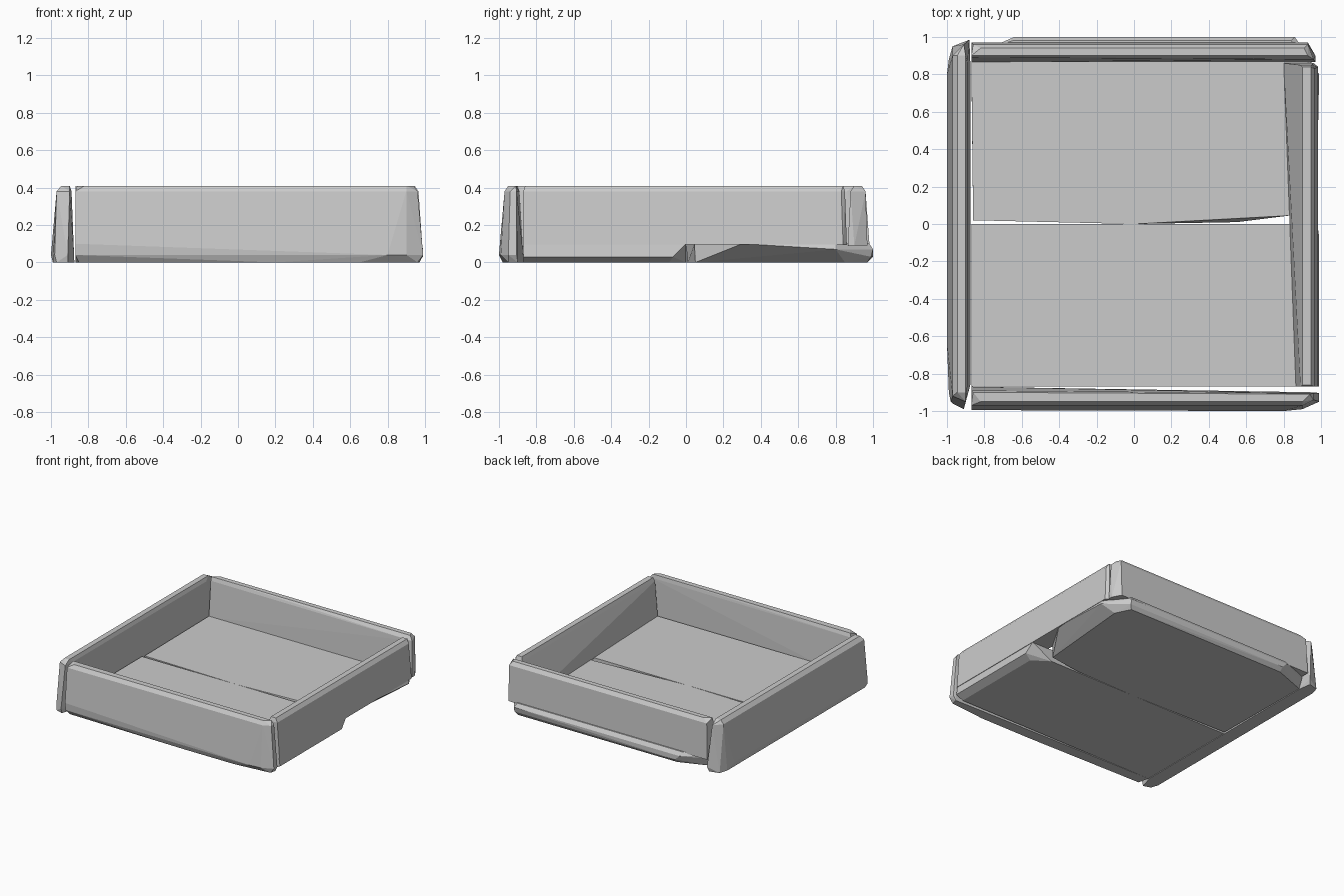
import bpy, bmesh


def hull(name, layers):
    """Convex block from horizontal outlines: {z: [(x, y), ...]}."""
    bm = bmesh.new()
    for z, pts in layers:
        for x, y in pts:
            bm.verts.new((x, y, z))
    res = bmesh.ops.convex_hull(bm, input=bm.verts)
    junk = {v for v in res["geom_interior"] + res["geom_unused"]
            if isinstance(v, bmesh.types.BMVert)}
    bmesh.ops.delete(bm, geom=list(junk), context='VERTS')
    bmesh.ops.recalc_face_normals(bm, faces=bm.faces)
    me = bpy.data.meshes.new(name)
    bm.to_mesh(me)
    bm.free()
    ob = bpy.data.objects.new(name, me)
    bpy.context.collection.objects.link(ob)
    return ob


def rect(x0, x1, y0, y1):
    return [(x0, y0), (x1, y0), (x1, y1), (x0, y1)]


# Floor, front half: right edge bevelled underneath
hull("floor_front", [
    (0.00, [(-0.87, -0.87), (0.93, -0.87), (0.93, -0.09), (0.80, 0), (-0.87, 0)]),
    (0.03, [(0.99, -0.87), (0.99, -0.07)]),
    (0.10, [(-0.87, -0.87), (0.98, -0.87), (0.98, 0), (-0.87, 0)]),
])

# Floor, back half: tapered front edge, ledge past the back wall
hull("floor_back", [
    (0.00, [(-0.86, 0.02), (0.0, 0.0), (0.55, 0.01), (0.83, 0.05),
            (0.90, 0.85), (0.84, 0.97), (-0.60, 0.97), (-0.87, 0.87)]),
    (0.03, [(0.86, 0.99), (-0.60, 1.0)]),
    (0.07, [(0.99, 0.80), (0.86, 1.0), (-0.64, 1.0), (-0.87, 0.90)]),
    (0.10, [(-0.86, 0.02), (0.0, 0.0), (0.83, 0.045), (0.98, 0.30),
            (0.98, 0.80), (0.84, 0.98), (-0.65, 0.98), (-0.87, 0.90)]),
])

# Left wall, full height
hull("left_wall", [
    (0.00, [(-0.99, -0.90), (-0.97, -0.96), (-0.91, -0.98), (-0.875, -0.86),
            (-0.875, 0.86), (-0.89, 0.97), (-0.97, 0.95), (-0.99, 0.88)]),
    (0.04, [(-1.0, -0.64), (-1.0, 0.80), (-0.98, -0.95), (-0.91, -0.99),
            (-0.88, 0.985)]),
    (0.38, [(-0.97, -0.92), (-0.90, -0.95), (-0.89, -0.86), (-0.89, 0.86),
            (-0.91, 0.96), (-0.97, 0.90)]),
    (0.41, rect(-0.945, -0.90, -0.90, 0.90)),
])

# Front wall, full height
hull("front_wall", [
    (0.00, [(-0.85, -0.96), (0.20, -0.98), (0.65, -0.98), (0.96, -0.95),
            (0.97, -0.90), (-0.87, -0.87)]),
    (0.04, [(-0.87, -0.99), (0.80, -1.0), (0.90, -0.99), (0.99, -0.95),
            (0.99, -0.905), (-0.87, -0.87)]),
    (0.10, [(-0.87, -0.995)]),
    (0.38, [(-0.87, -0.97), (0.90, -0.97), (0.96, -0.94), (0.96, -0.905),
            (-0.87, -0.89)]),
    (0.41, [(-0.82, -0.95), (0.90, -0.95), (0.94, -0.91), (-0.86, -0.90)]),
])

# Back wall, standing on the floor ledge
hull("back_wall", [
    (0.09, [(-0.87, 0.865), (0.97, 0.865), (0.97, 0.90), (0.93, 0.97), (-0.87, 0.97)]),
    (0.38, [(-0.87, 0.89), (0.96, 0.88), (0.93, 0.96), (-0.86, 0.96)]),
    (0.41, [(-0.87, 0.90), (0.93, 0.90), (0.91, 0.94), (-0.82, 0.94)]),
])

# Right wall, sloped inner face widening towards the back
hull("right_wall", [
    (0.095, [(0.865, -0.87), (0.985, -0.87), (0.985, 0.84), (0.96, 0.86), (0.80, 0.86)]),
    (0.38, [(0.89, -0.87), (0.965, -0.87), (0.965, 0.83), (0.95, 0.85), (0.89, 0.85)]),
    (0.41, rect(0.90, 0.945, -0.86, 0.84)),
])
